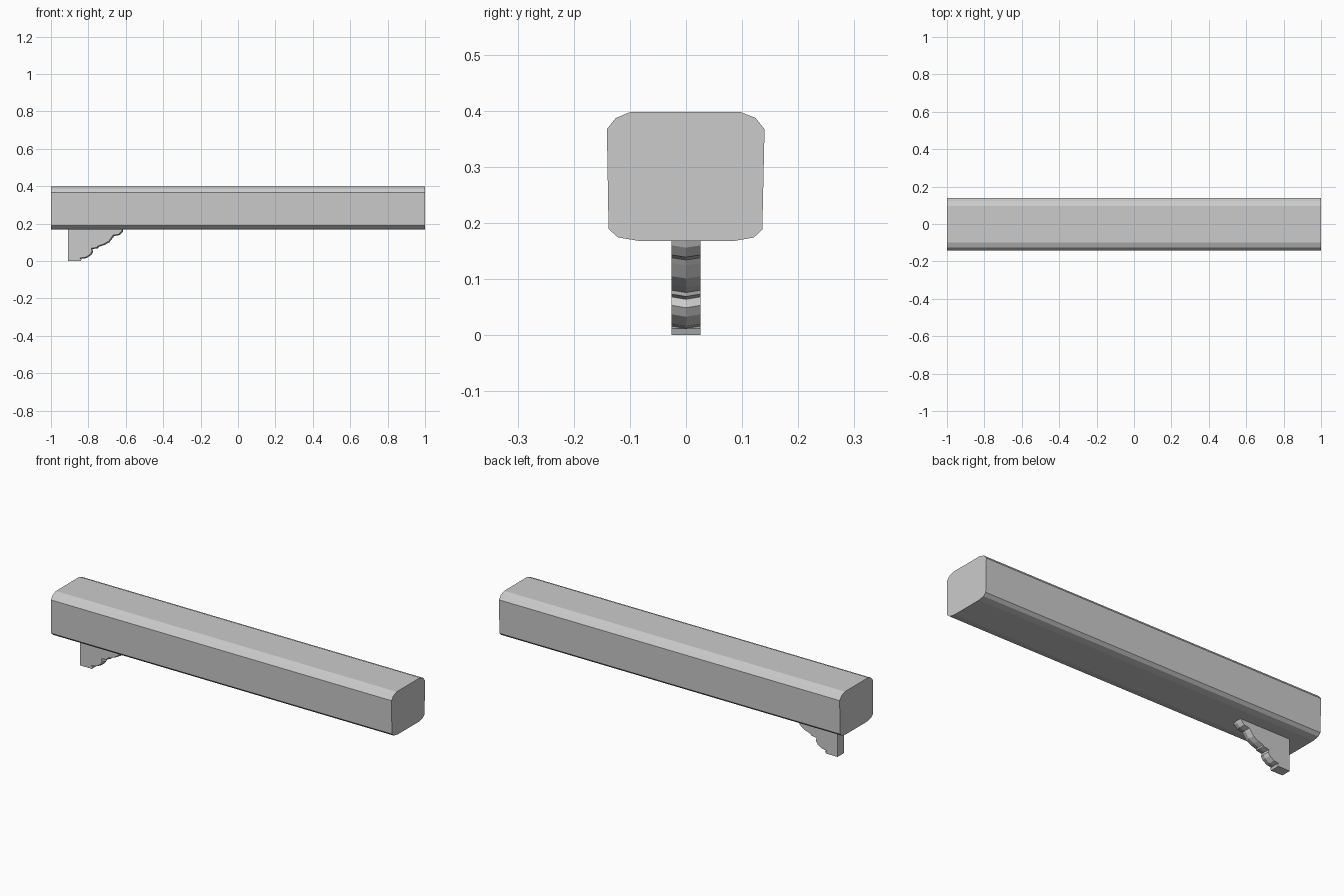
import bpy

cube = bpy.data.objects.get("Cube")
if cube:
    bpy.data.objects.remove(cube, do_unlink=True)

grey = bpy.data.materials.new("plain grey")
grey.use_nodes = True
COLOUR = (0.6, 0.6, 0.6, 1)
grey.diffuse_color = COLOUR
grey.node_tree.nodes["Principled BSDF"].inputs["Base Color"].default_value = COLOUR


def loft(name, rings):
    """Bridge matching closed outlines in order and cap both ends."""
    n = len(rings[0])
    verts = [p for ring in rings for p in ring]
    faces = [tuple(range(n)), tuple(range(len(verts) - n, len(verts)))]
    for r in range(len(rings) - 1):
        a, b = r * n, (r + 1) * n
        for i in range(n):
            j = (i + 1) % n
            faces.append((a + i, a + j, b + j, b + i))
    mesh = bpy.data.meshes.new(name)
    mesh.from_pydata(verts, [], faces)
    mesh.materials.append(grey)
    obj = bpy.data.objects.new(name, mesh)
    bpy.context.collection.objects.link(obj)
    # Make every face point outwards
    bpy.context.view_layer.objects.active = obj
    obj.select_set(True)
    bpy.ops.object.mode_set(mode='EDIT')
    bpy.ops.mesh.select_all(action='SELECT')
    bpy.ops.mesh.normals_make_consistent(inside=False)
    bpy.ops.object.mode_set(mode='OBJECT')
    obj.select_set(False)
    return obj


# Long beam with softened corners, as (y, z) outline
section = [(-0.098, 0.398), (0.096, 0.398), (0.124, 0.387), (0.14, 0.367),
           (0.136, 0.188), (0.121, 0.174), (0.087, 0.168), (-0.085, 0.168),
           (-0.121, 0.174), (-0.138, 0.189), (-0.141, 0.367), (-0.125, 0.387)]
loft("beam", [[(x, y, z) for y, z in section] for x in (-1, 1)])

# Carved bracket: straight back and foot, then a scrolled lower edge, as (x, z)
back = [(-0.908, 0.175), (-0.908, 0), (-0.84, 0)]
scroll = [(-0.835, 0.012), (-0.847, 0.016), (-0.815, 0.02), (-0.79, 0.037),
          (-0.78, 0.053), (-0.785, 0.068), (-0.752, 0.073), (-0.75, 0.08),
          (-0.72, 0.09), (-0.693, 0.105), (-0.675, 0.128), (-0.668, 0.138),
          (-0.638, 0.143), (-0.622, 0.16), (-0.612, 0.175)]


def bracket_ring(y, bulge):
    edge = [(x + bulge, z - bulge * 0.7) for x, z in scroll[1:-1]]
    return [(x, y, z) for x, z in back + scroll[:1] + edge + scroll[-1:]]


loft("bracket", [bracket_ring(-0.026, 0), bracket_ring(0, 0.006), bracket_ring(0.026, 0)])
